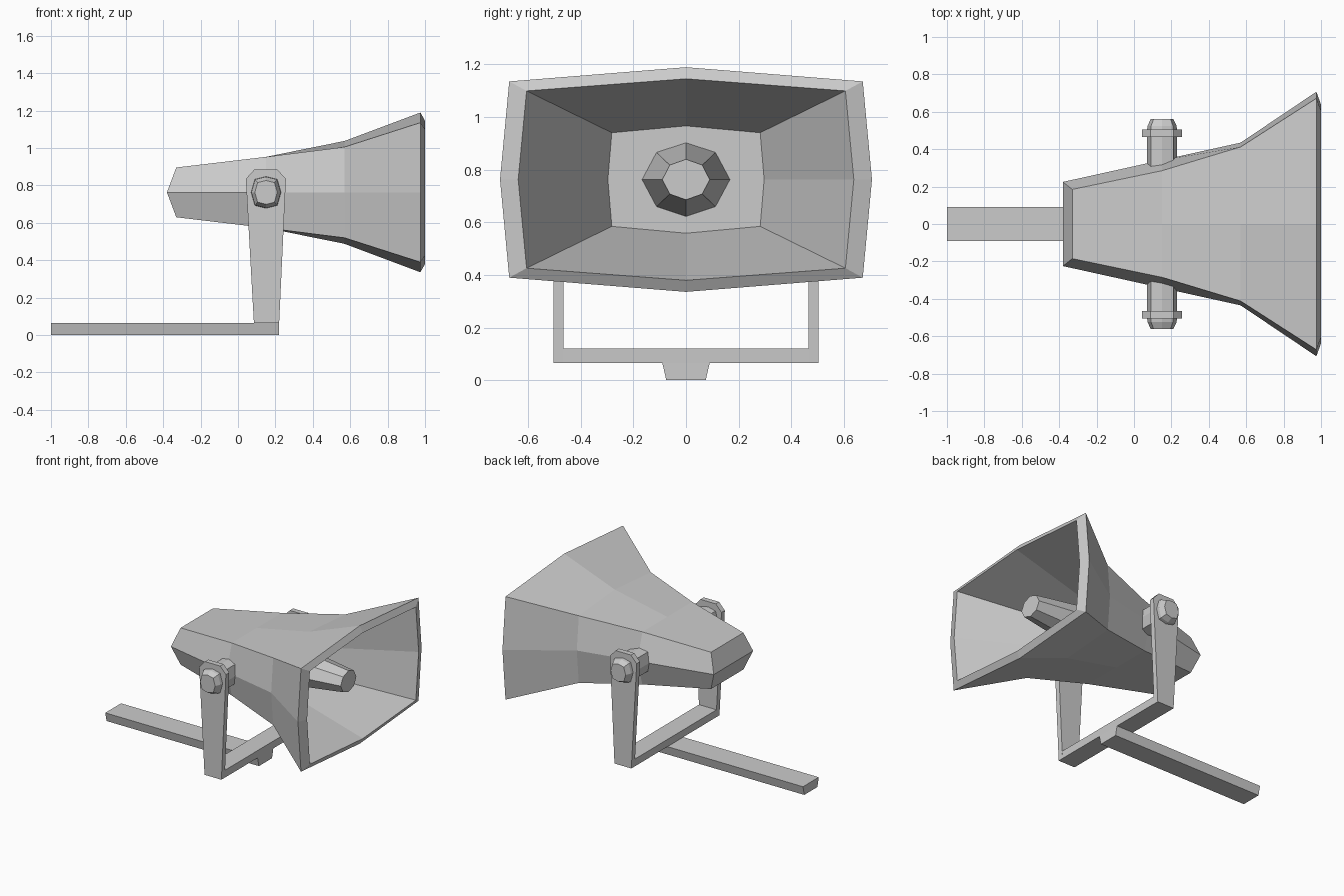
import bpy, bmesh
from mathutils import Vector

if "Cube" in bpy.data.objects:
    bpy.data.objects.remove(bpy.data.objects["Cube"])

ZC = 0.7625  # height of the horn axis


def loft(name, rings, split_start=False):
    """Skin matching closed rings of points and close both ends."""
    bm = bmesh.new()
    vs = [[bm.verts.new(p) for p in r] for r in rings]
    n = len(rings[0])
    for a, b in zip(vs, vs[1:]):
        for i in range(n):
            j = (i + 1) % n
            bm.faces.new((a[i], a[j], b[j], b[i]))
    if split_start:  # two planes meeting along the horizontal middle
        s = vs[0]
        bm.faces.new(s[0:5])
        bm.faces.new(s[4:8] + [s[0]])
    else:
        bm.faces.new(vs[0])
    bm.faces.new(vs[-1])
    bmesh.ops.recalc_face_normals(bm, faces=bm.faces)
    me = bpy.data.meshes.new(name)
    bm.to_mesh(me)
    bm.free()
    ob = bpy.data.objects.new(name, me)
    bpy.context.collection.objects.link(ob)
    return ob


def octo(side, cu, cv, top):
    """Eight-point outline: side point, corner point, top point, mirrored."""
    return [(side, 0), (cu, cv), (0, top), (-cu, cv),
            (-side, 0), (-cu, -cv), (0, -top), (cu, -cv)]


def x_ring(x, side, cu, cv, top, x_side=None):
    xs = x if x_side is None else x_side
    return [(xs if v == 0 else x, u, ZC + v) for u, v in octo(side, cu, cv, top)]


def y_ring(y, k=1.0):
    return [(0.15 + u * k, y, ZC + v * k) for u, v in octo(0.08, 0.06, 0.07, 0.085)]


# Horn: outside, slanted rim, then the hollow mouth back to its floor
loft("horn", [
    x_ring(-0.33, 0.225, 0.185, 0.133, 0.133, -0.38),
    x_ring(0.15, 0.342, 0.285, 0.19, 0.19),
    x_ring(0.57, 0.435, 0.412, 0.243, 0.275),
    x_ring(0.975, 0.707, 0.672, 0.373, 0.427),
    x_ring(1.0, 0.638, 0.606, 0.337, 0.383),
    x_ring(0.37, 0.297, 0.282, 0.178, 0.204),
], split_start=True)

# Tapered plug inside the mouth
loft("mouth_plug", [x_ring(0.37, 0.167, 0.112, 0.103, 0.14),
                    x_ring(0.885, 0.09, 0.062, 0.055, 0.077)])

# U-shaped bracket: two tapered arms and a cross bar
arm = [(0.085, 0.065), (0.22, 0.065), (0.256, 0.835), (0.21, 0.885),
       (0.088, 0.885), (0.042, 0.835)]
for s, side in ((-1, "front"), (1, "back")):
    loft(f"bracket_arm_{side}", [[(x, s * y, z) for x, z in arm] for y in (0.466, 0.504)])
    # Pivot boss between horn and arm, and bolt head outside
    loft(f"pivot_boss_{side}", [y_ring(s * y) for y in (0.25, 0.466)])
    loft(f"bolt_head_{side}", [y_ring(s * 0.504), y_ring(s * 0.525, 0.97), y_ring(s * 0.562, 0.75)])

loft("bracket_base", [[(0.085, y, 0.065), (0.22, y, 0.065), (0.222, y, 0.12), (0.082, y, 0.12)]
                      for y in (-0.466, 0.466)])

# Long mounting bar with a trapezoid section
loft("mounting_bar", [[(x, -0.075, 0), (x, 0.075, 0), (x, 0.09, 0.065), (x, -0.09, 0.065)]
                      for x in (-1.0, 0.22)])
